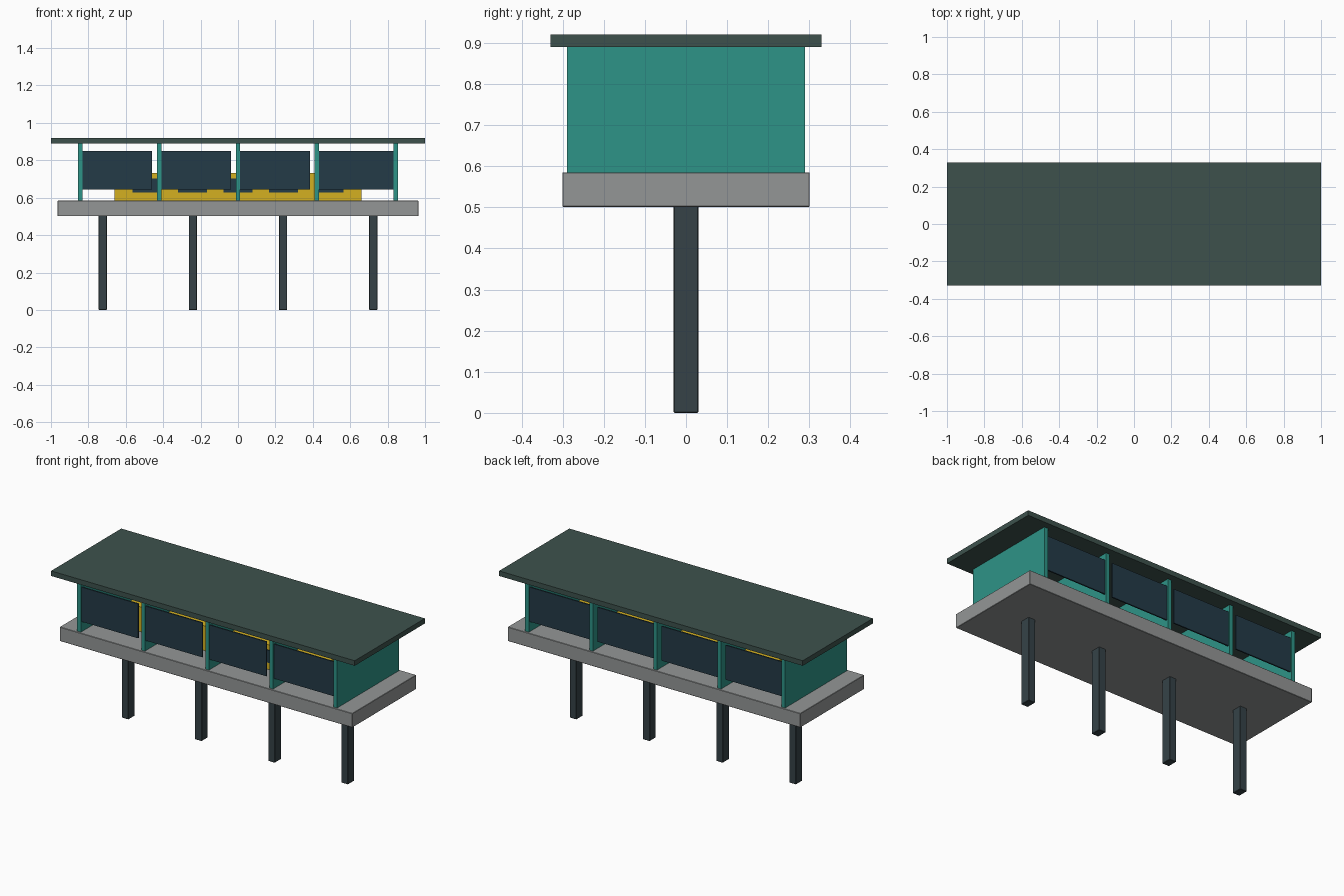
import bpy

if "Cube" in bpy.data.objects:
    bpy.data.objects.remove(bpy.data.objects["Cube"])


def material(name, rgb):
    # Display colours converted to linear values
    m = bpy.data.materials.new(name)
    m.diffuse_color = (*[((c + 0.055) / 1.055) ** 2.4 for c in rgb], 1)
    m.use_nodes = True
    m.node_tree.nodes["Principled BSDF"].inputs["Base Color"].default_value = m.diffuse_color
    return m


teal = material("teal_paint", (0.18, 0.58, 0.53))
roof_green = material("roof_green", (0.24, 0.32, 0.30))
steel = material("dark_steel", (0.21, 0.26, 0.28))
glass = material("dark_glass", (0.14, 0.23, 0.28))
yellow = material("train_yellow", (0.83, 0.69, 0.13))
concrete = material("concrete", (0.58, 0.59, 0.59))


def box(name, x, y, z, mat, bevel=0):
    """Box from (min, max) ranges on each axis."""
    bpy.ops.mesh.primitive_cube_add(
        size=1, location=[(a + b) / 2 for a, b in (x, y, z)])
    ob = bpy.context.object
    ob.name = name
    ob.scale = [b - a for a, b in (x, y, z)]
    bpy.ops.object.transform_apply(location=False, rotation=False, scale=True)
    ob.data.materials.append(mat)
    if bevel:
        mod = ob.modifiers.new("edge_bevel", 'BEVEL')
        mod.width = bevel
        mod.segments = 1
    return ob


# Deck and roof
box("platform_deck", (-0.964, 0.964), (-0.301, 0.301), (0.501, 0.585), concrete, 0.002)
box("roof", (-1, 1), (-0.33, 0.33), (0.89, 0.92), roof_green)

# Supporting columns under the deck
for i in range(4):
    cx = -0.723 + i * 0.482
    box(f"column_{i + 1}", (cx - 0.022, cx + 0.022), (-0.03, 0.03), (0, 0.503), steel, 0.002)

# Cross walls dividing the bays
for i in range(5):
    cx = (i - 2) * 0.422
    box(f"cross_wall_{i + 1}", (cx - 0.012, cx + 0.012), (-0.29, 0.29), (0.585, 0.89), teal)

# Glazing on both long sides
bays = [(-0.84, -0.46), (-0.415, -0.037), (0.007, 0.385), (0.425, 0.834)]
for side, label in ((-1, "front"), (1, "back")):
    for i, span in enumerate(bays):
        cy = side * 0.279
        box(f"{label}_window_panel_{i + 1}", span, (cy - 0.004, cy + 0.004), (0.645, 0.85), glass)

# Train standing inside, with windows on both sides
box("train_body", (-0.66, 0.66), (-0.10, 0.10), (0.585, 0.732), yellow)
for side, label in ((-1, "front"), (1, "back")):
    for i in range(5):
        cx = (i - 2) * 0.243
        cy = side * 0.101
        box(f"train_{label}_window_{i + 1}", (cx - 0.077, cx + 0.077),
            (cy - 0.004, cy + 0.004), (0.627, 0.702), glass)
